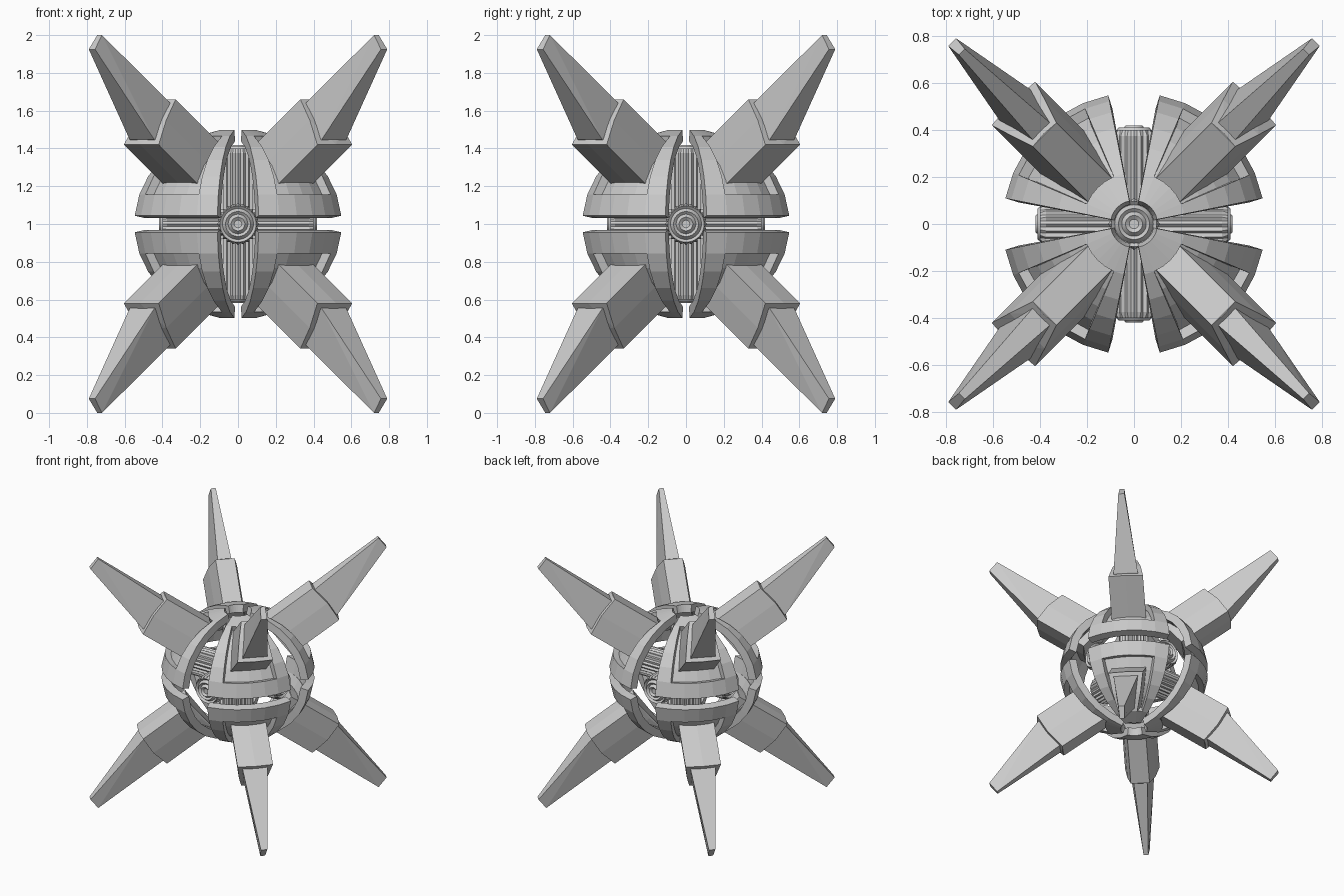
import bpy, bmesh, math
from mathutils import Vector

if "Cube" in bpy.data.objects:
    bpy.data.objects.remove(bpy.data.objects["Cube"])

CENTRE = Vector((0, 0, 1))


def finish(name, bm, solid=0.0, mirror=True):
    bmesh.ops.recalc_face_normals(bm, faces=bm.faces)
    me = bpy.data.meshes.new(name)
    bm.to_mesh(me)
    bm.free()
    ob = bpy.data.objects.new(name, me)
    ob.location = CENTRE
    bpy.context.collection.objects.link(ob)
    if solid:
        m = ob.modifiers.new("thickness", 'SOLIDIFY')
        m.thickness = solid
        m.offset = -1
        m.use_even_offset = True
    if mirror:
        m = ob.modifiers.new("eight_octants", 'MIRROR')
        m.use_axis = (True, True, True)
        m.use_mirror_merge = False
    return ob


AZ = [11.3, 23, 34, 45, 56, 67, 78.7]
LAT = [5, 18, 30, 42, 54, 67, 79.7]


def shell_patch(name, keep, scale, thick):
    """Part of one octant of a flattened sphere."""
    bm = bmesh.new()
    grid = []
    for lat in LAT:
        p = math.radians(lat)
        row = []
        for az in AZ:
            a = math.radians(az)
            row.append(bm.verts.new((scale * .56 * math.cos(p) * math.cos(a),
                                     scale * .56 * math.cos(p) * math.sin(a),
                                     scale * .505 * math.sin(p))))
        grid.append(row)
    for i in range(6):
        for j in range(6):
            if keep(i, j):
                bm.faces.new((grid[i][j], grid[i][j + 1],
                              grid[i + 1][j + 1], grid[i + 1][j]))
    loose = [v for v in bm.verts if not v.link_faces]
    bmesh.ops.delete(bm, geom=loose, context='VERTS')
    for f in bm.faces:
        f.normal_update()
    return finish(name, bm, thick)


def hull(name, pts):
    bm = bmesh.new()
    for p in pts:
        bm.verts.new(p)
    bmesh.ops.convex_hull(bm, input=bm.verts)
    loose = [v for v in bm.verts if not v.link_faces]
    bmesh.ops.delete(bm, geom=loose, context='VERTS')
    bmesh.ops.dissolve_limit(bm, angle_limit=0.02, verts=bm.verts, edges=bm.edges)
    return finish(name, bm)


def sym(pts):
    """Add the copy of each point across the plane x = y."""
    return [Vector(p) for p in pts] + [Vector((p[1], p[0], p[2])) for p in pts if p[0] != p[1]]


# Armour panels: outer frame with a sunken pocket
pocket = lambda i, j: 1 <= i <= 4 and 1 <= j <= 4
shell_patch("panel_frame", lambda i, j: not pocket(i, j), 1.0, 0.06)
shell_patch("pocket_floor", pocket, 0.92, 0.02)

# Spike sockets: a wedge-shaped section pushed along the diagonal
end = sym([(.605, .42, .42), (.53, .38, .55), (.43, .33, .66),
           (.52, .52, .42), (.384, .384, .66)])
hull("spike_socket", end + [p - Vector((.25, .25, .25)) for p in end])

# Spikes: tapered four-sided blades
hull("spike", sym([(.575, .445, .45), (.422, .348, .63),
                   (.79, .757, .925), (.745, .72, 1.0)]))
# sunk root keeps the blade joined to its socket
hull("spike_root", sym([(.575, .445, .45), (.422, .348, .63),
                        (.54, .41, .415), (.387, .313, .595)]))

# Core: three crossed fluted bars with stepped ring ends
HALF = [(.112, .375), (.096, .40), (.082, .388), (.066, .41),
        (.052, .398), (.036, .418), (.02, .406)]
PROFILE = [(r, -h) for r, h in reversed(HALF)] + HALF
SEG = 48


def core_bar(name, axis):
    bm = bmesh.new()
    rings = []
    for r, h in PROFILE:
        ring = []
        for k in range(SEG):
            a = 2 * math.pi * k / SEG
            rr = r * (0.9 if k % 2 and r > .1 else 1.0)
            p = Vector((rr * math.cos(a), rr * math.sin(a), h))
            if axis == 0:
                p = Vector((p.z, p.x, p.y))
            elif axis == 1:
                p = Vector((p.y, p.z, p.x))
            ring.append(bm.verts.new(p))
        rings.append(ring)
    for a, b in zip(rings, rings[1:]):
        for k in range(SEG):
            n = (k + 1) % SEG
            bm.faces.new((a[k], a[n], b[n], b[k]))
    bm.faces.new(rings[0])
    bm.faces.new(rings[-1])
    finish(name, bm, mirror=False)


for i, label in enumerate("xyz"):
    core_bar("core_bar_" + label, i)
